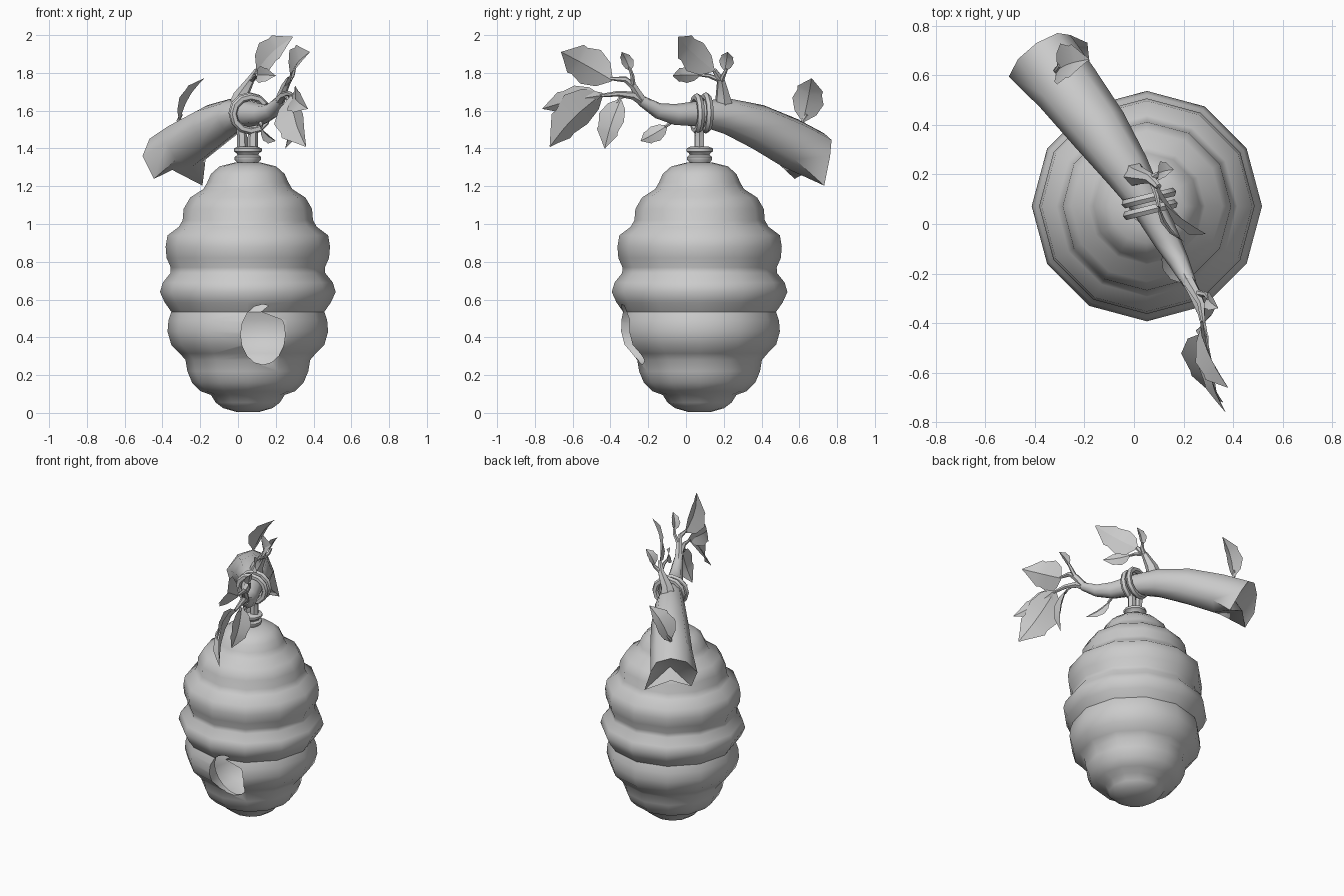
import bpy, bmesh, math
from mathutils import Vector, Matrix

if "Cube" in bpy.data.objects:
    bpy.data.objects.remove(bpy.data.objects["Cube"])

UP = Vector((0, 0, 1))
clay = bpy.data.materials.new("plain_grey")
clay.diffuse_color = (0.6, 0.6, 0.6, 1)
clay.use_nodes = True
clay.node_tree.nodes["Principled BSDF"].inputs["Base Color"].default_value = clay.diffuse_color


def finish(name, bm, angle=50):
    """Turn a bmesh into a named, shaded object."""
    mesh = bpy.data.meshes.new(name)
    bm.to_mesh(mesh)
    bm.free()
    ob = bpy.data.objects.new(name, mesh)
    bpy.context.collection.objects.link(ob)
    mesh.materials.append(clay)
    shade(ob, angle)
    return ob


def shade(ob, angle):
    bpy.ops.object.select_all(action='DESELECT')
    ob.select_set(True)
    bpy.context.view_layer.objects.active = ob
    bpy.ops.object.shade_smooth_by_angle(angle=math.radians(angle))


def skin(bm, rings, closed=False):
    """Join rings of vertices with quads and cap the ends."""
    n = len(rings[0])
    pairs = list(zip(rings, rings[1:] + rings[:1])) if closed else list(zip(rings, rings[1:]))
    for a, b in pairs:
        for i in range(n):
            j = (i + 1) % n
            bm.faces.new((a[i], a[j], b[j], b[i]))
    if not closed:
        bm.faces.new(rings[0][::-1])
        bm.faces.new(rings[-1])
    bmesh.ops.recalc_face_normals(bm, faces=bm.faces)


def lathe(name, center, profile, n, angle=50):
    bm = bmesh.new()
    rings = [[bm.verts.new((center[0] + r * math.cos(math.tau * i / n),
                            center[1] + r * math.sin(math.tau * i / n), z))
              for i in range(n)] for r, z in profile]
    skin(bm, rings)
    return finish(name, bm, angle)


def tube(name, pts, radii, n=8, end_shape=None, closed=False, axis=None):
    """Sweep a round section along points; end_shape replaces the first ring's radii."""
    bm = bmesh.new()
    pts = [Vector(p) for p in pts]
    m, rings = len(pts), []
    for k, p in enumerate(pts):
        if closed:
            d = pts[(k + 1) % m] - pts[k - 1]
        else:
            d = pts[min(k + 1, m - 1)] - pts[max(k - 1, 0)]
        side = d.cross(axis or UP).normalized()
        up = side.cross(d).normalized()
        ring = []
        for i in range(n):
            a = math.tau * i / n
            r = end_shape[i] if end_shape and k == 0 else radii[k]
            ring.append(bm.verts.new(p + r * (math.cos(a) * side + math.sin(a) * up)))
        rings.append(ring)
    skin(bm, rings, closed)
    if end_shape:
        # hollow, splintered break
        cap = next(f for f in bm.faces if len(f.verts) == n and rings[0][0] in f.verts)
        hub = bmesh.ops.poke(bm, faces=[cap])['verts'][0]
        hub.co += (pts[1] - pts[0]) * 0.4
    return finish(name, bm)


def leaf(name, base, tip, across, half, fold=0.35, curl=0.08):
    """Thin folded leaf; across is roughly the direction of its width."""
    bm = bmesh.new()
    base, tip = Vector(base), Vector(tip)
    d = tip - base
    w = Vector(across)
    w = (w - w.project(d)).normalized()
    nrm = d.cross(w).normalized()
    rows = []
    for t, s in ((0, .06), (.15, .7), (.38, 1), (.6, .78), (.68, .82), (.86, .36), (1, .02)):
        mid = base + d * t + nrm * math.sin(t * math.pi) * curl * d.length
        edge = nrm * fold * half * s
        rows.append([bm.verts.new(mid + w * half * s + edge), bm.verts.new(mid),
                     bm.verts.new(mid - w * half * s + edge)])
    for a, b in zip(rows, rows[1:]):
        for i in (0, 1):
            bm.faces.new((a[i], a[i + 1], b[i + 1], b[i]))
    return finish(name, bm, 25)


# Hive body: stacked bulging bands
C = (0.052, 0.072)
body = [(.06, .005), (.13, .025), (.17, .055), (.195, .095), (.25, .115), (.295, .16),
        (.32, .22), (.33, .28), (.36, .315), (.405, .36), (.425, .43), (.42, .49),
        (.405, .535), (.44, .585), (.465, .64), (.45, .69), (.41, .74), (.408, .77),
        (.43, .82), (.435, .88), (.425, .94), (.365, .985), (.345, 1.02), (.34, 1.08),
        (.305, 1.14), (.235, 1.185), (.215, 1.22), (.195, 1.265), (.15, 1.305), (.07, 1.325)]
hive = lathe("hive_body", C, body, 12)

# Entrance hole: oval opening with a short rim into the hollow inside
HX, HZ = .132, .415
bm = bmesh.new()
bmesh.ops.create_cone(bm, cap_ends=True, segments=16, radius1=1, radius2=1, depth=1,
                      matrix=Matrix.Translation((HX, -.77, HZ)) @ Matrix.Diagonal((.118, 1, .16, 1))
                      @ Matrix.Rotation(math.pi / 2, 4, 'X'))
for v in bm.verts:
    v.co.y -= .37 * (v.co.z - HZ)
cutter = finish("entrance_cutter", bm)
cut = hive.modifiers.new("entrance", 'BOOLEAN')
cut.object, cut.operation, cut.solver = cutter, 'DIFFERENCE', 'EXACT'
bpy.context.view_layer.objects.active = hive
bpy.ops.object.modifier_apply(modifier=cut.name)
bpy.data.objects.remove(cutter)
bm = bmesh.new()
bm.from_mesh(hive.data)
back = [f for f in bm.faces if f.calc_center_median().y < 0
        and math.hypot(f.calc_center_median().x - HX, f.calc_center_median().z - HZ) < .07]
bmesh.ops.delete(bm, geom=back, context='FACES')
bm.to_mesh(hive.data)
bm.free()
shade(hive, 62)

# Knotted neck on top of the hive
lathe("neck_knot", C, [(.055, 1.31), (.055, 1.325), (.07, 1.34), (.07, 1.355), (.055, 1.365),
                       (.06, 1.375), (.074, 1.385), (.074, 1.4), (.05, 1.41)], 10)

# Rope: two loops around the branch and two straps down to the neck
for cx, cy, cz in ((.06, .105, 1.588), (.066, .058, 1.583)):
    plane = Vector((.97, .24, 0))
    pts = [Vector((cx, cy, cz)) + plane * .094 * math.cos(a) + UP * .09 * math.sin(a)
           for a in (math.tau * i / 12 for i in range(12))]
    tube("rope_loop", pts, [.02] * 12, 6, closed=True, axis=Vector((-.24, .97, 0)))
for x, y, top in ((.022, .068, -.005), (.078, .072, .1)):
    tube("rope_strap", [(x, y, 1.39), (x, y, 1.46), (x + (top - x) * .3, y, 1.51),
                        (top, y, 1.54)], [.028, .027, .024, .02], 6, axis=Vector((0, 1, 0)))

# Branch with a broken thick end
tube("branch", [(-.365, .69, 1.36), (-.27, .55, 1.43), (-.14, .38, 1.515), (-.03, .22, 1.57),
                (.05, .09, 1.585), (.13, -.06, 1.58), (.18, -.15, 1.6), (.225, -.24, 1.655)],
     [.15, .135, .12, .095, .07, .055, .042, .028], 8,
     end_shape=[.17, .14, .13, .13, .13, .24, .08, .185])

# Twigs
twigs = {
    "upper_twig": ([(-.01, .205, 1.57), (.015, .195, 1.68), (.065, .185, 1.76), (.1, .15, 1.815)],
                   [.065, .04, .022, .013]),
    "upper_bud_stem": ([(.07, .185, 1.76), (.1, .2, 1.79), (.11, .215, 1.82)], [.016, .012, .008]),
    "upper_side_stem": ([(.07, .185, 1.76), (.09, .12, 1.785), (.1, .07, 1.79)], [.015, .011, .008]),
    "front_twig": ([(.21, -.21, 1.64), (.24, -.28, 1.68), (.27, -.36, 1.69), (.29, -.45, 1.68)],
                   [.03, .022, .015, .009]),
    "front_upper_stem": ([(.22, -.23, 1.65), (.25, -.28, 1.73), (.27, -.32, 1.765),
                          (.28, -.4, 1.77)], [.027, .021, .016, .009]),
    "front_bud_stem": ([(.26, -.28, 1.74), (.29, -.285, 1.79), (.3, -.3, 1.83)], [.014, .011, .008]),
    "front_lower_stem": ([(.25, -.31, 1.685), (.26, -.35, 1.67), (.27, -.365, 1.64)],
                         [.013, .01, .007]),
    "hanging_stem": ([(.13, -.06, 1.56), (.12, -.09, 1.53), (.125, -.11, 1.515)], [.016, .011, .008]),
    "butt_leaf_stem": ([(-.3, .6, 1.48), (-.315, .62, 1.55), (-.3, .64, 1.58)], [.014, .01, .008]),
}
for name, (pts, radii) in twigs.items():
    tube(name, pts, radii, 6, axis=Vector((.8, .6, 0)))

# Leaves
leaf("upper_large_leaf", (.1, .15, 1.81), (.29, -.04, 1.99), (0, .2, 1), .09, .25)
leaf("upper_side_leaf", (.1, .08, 1.79), (.2, -.07, 1.785), (0, .2, 1), .045)
leaf("upper_bud_leaf", (.1, .205, 1.81), (.16, .22, 1.91), (.2, 1, 0), .04)
leaf("front_upper_leaf", (.28, -.39, 1.76), (.38, -.66, 1.91), (.2, .3, 1), .105)
leaf("front_bud_leaf", (.295, -.295, 1.81), (.34, -.34, 1.91), (.2, 1, 0), .035)
leaf("front_large_leaf", (.29, -.44, 1.69), (.36, -.72, 1.41), (.5, -.42, .6), .12)
leaf("front_outer_leaf", (.3, -.45, 1.68), (.37, -.76, 1.61), (.3, 0, 1), .07)
leaf("front_lower_leaf", (.27, -.345, 1.66), (.25, -.43, 1.4), (.4, 1, 0), .075)
leaf("hanging_leaf", (.12, -.1, 1.52), (.2, -.24, 1.44), (-.5, .2, 1), .045)
leaf("butt_leaf", (-.31, .62, 1.54), (-.18, .665, 1.77), (.15, 1, -.1), .085)
